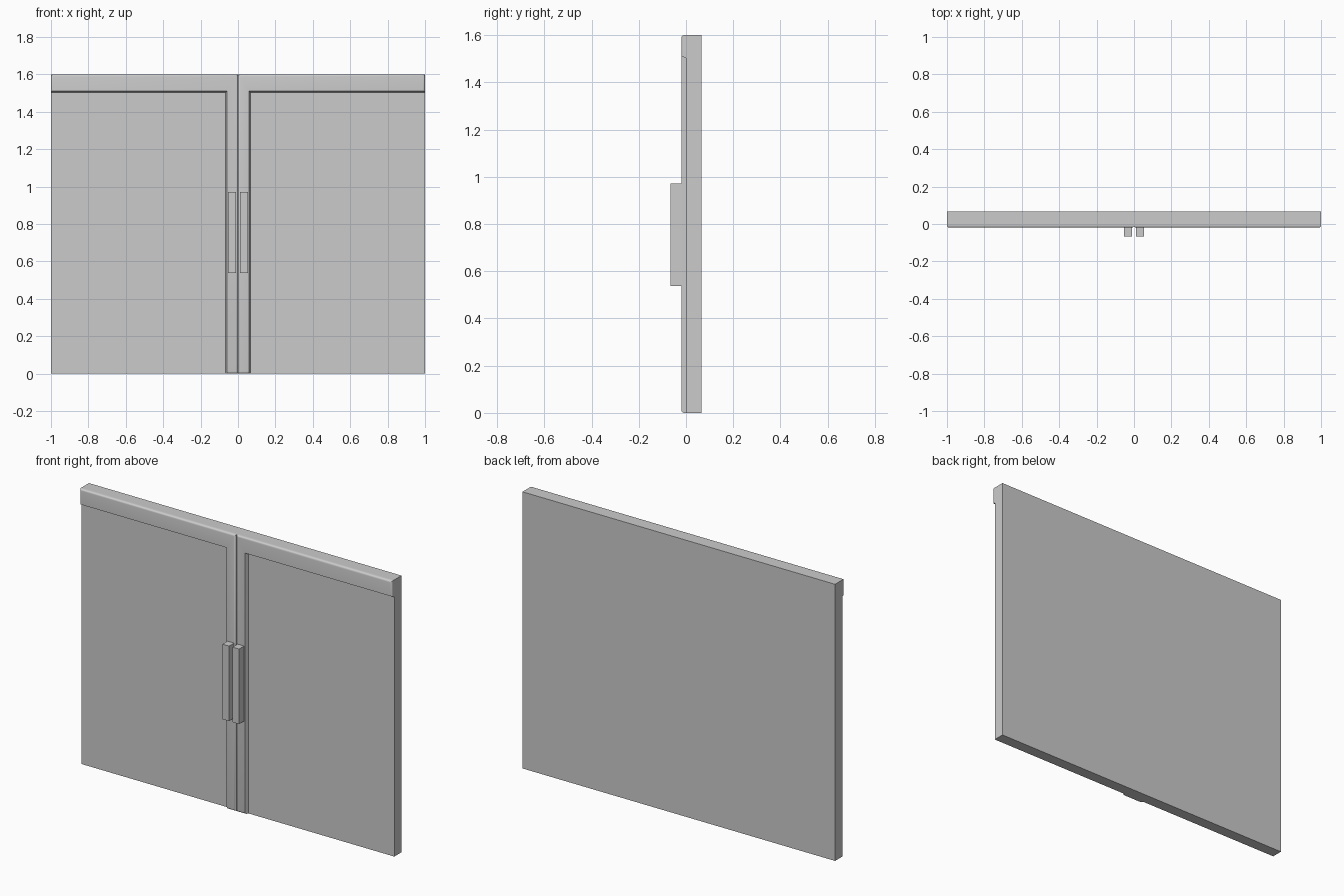
import bpy, bmesh, math

if "Cube" in bpy.data.objects:
    bpy.data.objects.remove(bpy.data.objects["Cube"])

W, H = 1.0, 1.6                 # half width, height
STILE, RAIL = 0.067, 1.502      # outer edge of centre stile, underside of top rail
FRONT, FACE, BACK = -0.02, 0.0, 0.066
SLOPE, ROUND = 0.009, 0.012


def add_object(name, bm):
    """Turn a right-hand half into an object mirrored across x = 0."""
    bmesh.ops.recalc_face_normals(bm, faces=bm.faces[:])
    mesh = bpy.data.meshes.new(name)
    bm.to_mesh(mesh)
    bm.free()
    obj = bpy.data.objects.new(name, mesh)
    bpy.context.collection.objects.link(obj)
    mirror = obj.modifiers.new("mirror", 'MIRROR')
    mirror.merge_threshold = 0.0001
    return obj


# Double door: flat panel plus raised L-shaped frame (top rail and stile)
bm = bmesh.new()
front = [bm.verts.new((x, FRONT, z)) for x, z in (
    (0, 0), (STILE - SLOPE, 0), (STILE - SLOPE, RAIL + SLOPE),
    (W, RAIL + SLOPE), (W, H), (0, H))]
base = [bm.verts.new((x, FACE, z)) for x, z in (
    (0, 0), (STILE, 0), (STILE, RAIL), (W, RAIL), (W, H), (0, H))]
low = bm.verts.new((W, FACE, 0))
back = [bm.verts.new((x, BACK, z)) for x, z in ((0, 0), (W, 0), (W, H), (0, H))]

bm.faces.new(front)
for i in range(6):
    j = (i + 1) % 6
    bm.faces.new((front[i], front[j], base[j], base[i]))
bm.faces.new((base[1], low, base[3], base[2]))
bm.faces.new((base[0], base[1], low, back[1], back[0]))
bm.faces.new((low, base[3], base[4], back[2], back[1]))
bm.faces.new((base[4], base[5], back[3], back[2]))
bm.faces.new((base[5], base[0], back[0], back[3]))
bm.faces.new(back)
bmesh.ops.recalc_face_normals(bm, faces=bm.faces[:])

# Rounded outer edges of the frame, including the centre groove
outer = [bm.edges.get((front[i], front[(i + 1) % 6])) for i in (0, 3, 4, 5)]
bmesh.ops.bevel(bm, geom=outer, offset=ROUND, segments=4, profile=0.5,
                affect='EDGES')
# Open the hidden centre walls so the two halves join
bmesh.ops.recalc_face_normals(bm, faces=bm.faces[:])
centre = [f for f in bm.faces if all(abs(v.co.x) < 1e-5 for v in f.verts)]
bmesh.ops.delete(bm, geom=centre, context='FACES')
doors = add_object("double_door", bm)
bpy.context.view_layer.objects.active = doors
doors.select_set(True)
bpy.ops.object.shade_smooth_by_angle(angle=math.radians(30))

# Pair of block handles
bm = bmesh.new()
bmesh.ops.create_cube(bm, size=1)
bmesh.ops.scale(bm, vec=(0.042, 0.046, 0.434), verts=bm.verts[:])
bmesh.ops.translate(bm, vec=(0.032, -0.043, 0.755), verts=bm.verts[:])
add_object("door_handles", bm)
